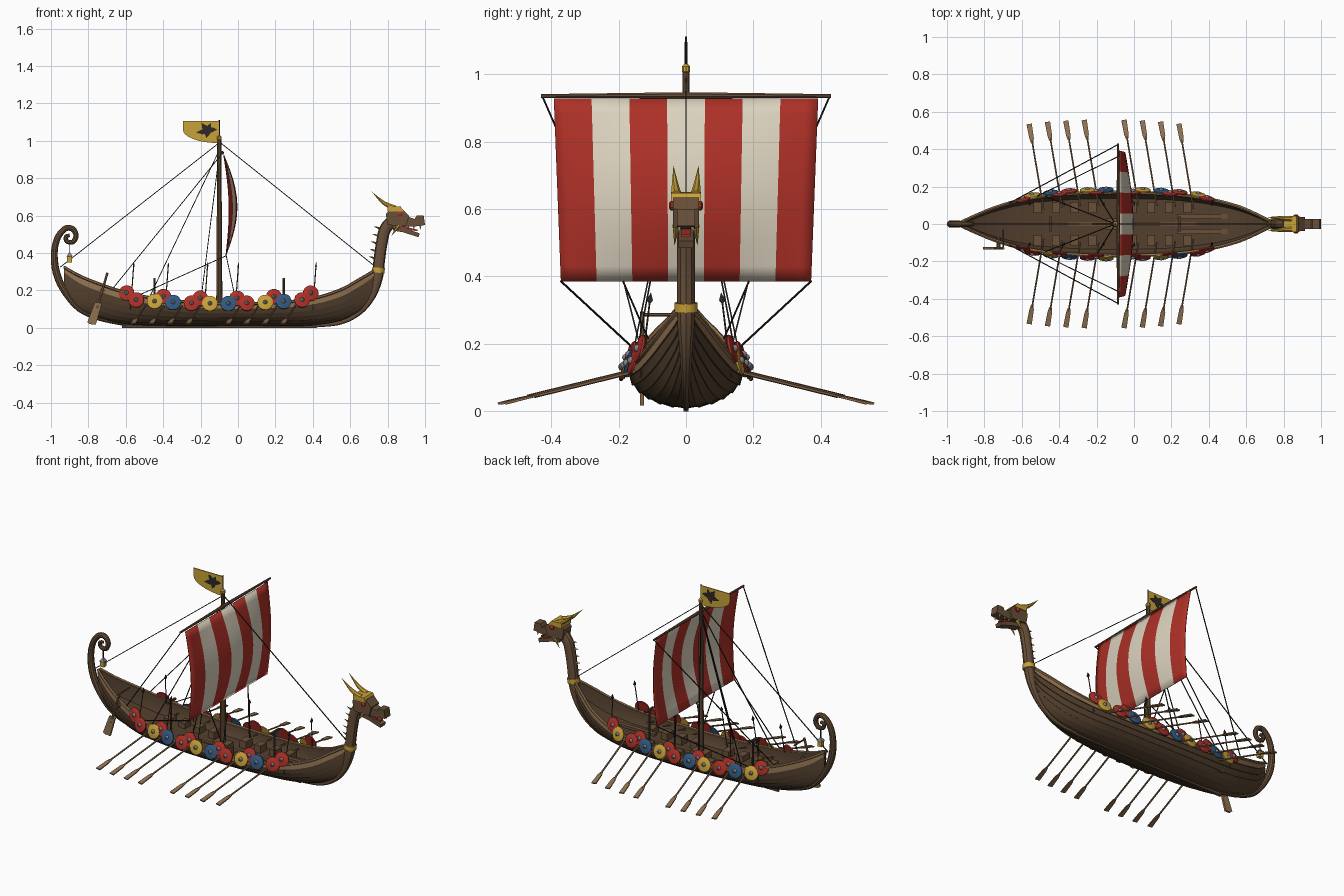
import bpy, bmesh, math
from mathutils import Vector, Matrix

if "Cube" in bpy.data.objects:
    bpy.data.objects.remove(bpy.data.objects["Cube"])


def material(name, *rgb):
    m = bpy.data.materials.new(name)
    m.use_nodes = True
    m.diffuse_color = (*rgb, 1)
    m.node_tree.nodes["Principled BSDF"].inputs["Base Color"].default_value = (*rgb, 1)
    return m


DARK = material("dark wood", .085, .05, .027)
WOOD = material("brown wood", .14, .08, .04)
LIGHT = material("light wood", .28, .165, .08)
RED = material("red", .42, .03, .02)
CREAM = material("cream", .72, .65, .52)
GOLD = material("gold", .58, .36, .04)
BLUE = material("blue", .03, .1, .22)
IRON = material("dark iron", .025, .022, .02)
STEEL = material("grey steel", .22, .22, .24)


def finish(name, bm, *mats):
    bmesh.ops.recalc_face_normals(bm, faces=bm.faces)
    me = bpy.data.meshes.new(name)
    bm.to_mesh(me)
    bm.free()
    for m in mats:
        me.materials.append(m)
    ob = bpy.data.objects.new(name, me)
    bpy.context.collection.objects.link(ob)
    return ob


def smooth(pts, steps):
    """Catmull-Rom interpolation of tuples of any length."""
    ext = [pts[0], *pts, pts[-1]]
    out = []
    for a, b, c, d in zip(ext, ext[1:], ext[2:], ext[3:]):
        for k in range(steps):
            t = k / steps
            out.append(tuple(q + .5 * t * (r - p + t * (2*p - 5*q + 4*r - s + t * (3*(q - r) + s - p)))
                             for p, q, r, s in zip(a, b, c, d)))
    return out + [tuple(pts[-1])]


def loft(name, rows, mats, pick=lambda row, col: 0, mirror=False, closed=False):
    bm = bmesh.new()
    grid = [[bm.verts.new(p) for p in row] for row in rows]
    n = len(grid[0])
    for i, (a, b) in enumerate(zip(grid, grid[1:])):
        for j in range(n if closed else n - 1):
            k = (j + 1) % n
            bm.faces.new((a[j], a[k], b[k], b[j])).material_index = pick(i, j)
    if closed:
        bm.faces.new(grid[0])
        bm.faces.new(grid[-1])
    ob = finish(name, bm, *mats)
    if mirror:
        ob.modifiers.new("mirror", "MIRROR").use_axis = (False, True, False)
    return ob


def sweep(name, pts, radii, mat, sides=8, flat=1, steps=1):
    """Tapered tube along a path; flat squashes its height, four sides make a bar."""
    if not isinstance(radii, (list, tuple)):
        radii = [radii] * len(pts)
    path = smooth([(*p, r) for p, r in zip(pts, radii)], steps)
    pos = [Vector(p[:3]) for p in path]
    rows = []
    for i, p in enumerate(pos):
        t = (pos[min(i + 1, len(pos) - 1)] - pos[max(i - 1, 0)]).normalized()
        ref = Vector((0, 1, 0)) if abs(t.y) < .8 else Vector((1, 0, 0))
        u = (ref - t * ref.dot(t)).normalized()
        v = t.cross(u) * flat
        r = max(path[i][3], .0004) * (1.414 if sides == 4 else 1)
        rows.append([p + r * (u * math.cos(a) + v * math.sin(a))
                     for a in (math.tau * (k + .5) / sides for k in range(sides))])
    return loft(name, rows, [mat], closed=True)


def prism(name, profile, half, mat, y=0):
    """Side profile in x and z, given thickness across y."""
    return loft(name, [[(x, y + s * half, z) for x, z in profile] for s in (-1, 1)], [mat], closed=True)


def box(name, c, size, mat):
    x, y, z = c
    a, b, h = (s / 2 for s in size)
    return prism(name, [(x-a, z-h), (x+a, z-h), (x+a, z+h), (x-a, z+h)], b, mat, y)


# Hull stations: x, half beam, keel height, sheer height
stations = smooth([(-.93, .008, .2, .325), (-.85, .045, .105, .28), (-.74, .09, .055, .235),
                   (-.6, .13, .022, .19), (-.4, .16, .014, .152), (-.1, .172, .012, .13),
                   (.2, .162, .012, .135), (.4, .135, .016, .158), (.55, .097, .04, .205),
                   (.65, .055, .09, .26), (.71, .025, .15, .295), (.745, .008, .25, .315)], 5)


def hull(x):
    for a, b in zip(stations, stations[1:]):
        if x <= b[0]:
            t = (x - a[0]) / (b[0] - a[0])
            return [p + t * (q - p) for p, q in zip(a, b)][1:]


def section(x, beam, keel, sheer):
    def at(t, off):
        a = t * math.pi / 2
        n = min(off, beam * .5)
        return (x, max(0, (beam + n) * math.sin(a)), sheer - (sheer - keel + n * .6) * math.cos(a))
    n = 7
    outer = [p for i in range(n) for p in (at(i / n, .006), at((i + 1) / n, 0))]
    return outer + [at(1 - i / n, -.01) for i in range(n + 1)]


loft("planked_hull", [section(*s) for s in stations], [DARK, LIGHT],
     lambda i, j: int(12 <= j <= 13), mirror=True)
loft("deck", [[(x, 0, s - .5 * (s - k)), (x, .83 * b, s - .5 * (s - k))] for x, b, k, s in stations],
     [DARK], mirror=True)
for side in (-1, 1):
    sweep("gunwale_rail", [(x, side * b, s) for x, b, k, s in stations], .008, LIGHT, 6)
box("keel", (-.1, 0, .009), (1.04, .014, .018), DARK)
box("keelson", (-.1, 0, .074), (1, .02, .012), WOOD)

# Bow post and neck, stern post with scroll
neck = [(.42, .014), (.55, .03), (.65, .085), (.715, .17), (.745, .27), (.755, .36),
        (.768, .45), (.788, .53), (.84, .585)]
sweep("bow_post_and_neck", [(x, 0, z) for x, z in neck],
      [.01, .011, .014, .019, .027, .028, .028, .029, .03], WOOD, 10, 1.1, 5)
sweep("neck_collar", [(.749, 0, .295), (.752, 0, .322)], .035, GOLD, 12)
for k in range(5):
    z = .37 + .04 * k
    x = .73 + .3 * (z - .37) ** 1.3
    sweep("neck_spine", [(x + .01, 0, z), (x - .032, 0, z + .012)], [.009, 0], GOLD if k % 2 else LIGHT, 6)
scroll = [(-.6, .018), (-.74, .048), (-.85, .1), (-.93, .2), (-.972, .3), (-.982, .4), (-.965, .48), (-.925, .53),
          (-.885, .53), (-.866, .495), (-.882, .46), (-.915, .463), (-.92, .488), (-.9, .495)]
sweep("stern_scroll", [(x, 0, z) for x, z in scroll],
      [.009, .01, .013, .018, .02, .018, .017, .016, .015, .014, .013, .012, .011, .009], WOOD, 10, 1, 5)

# Dragon head
prism("skull", [(.8, .55), (.79, .61), (.82, .64), (.88, .635), (.915, .6), (.9, .545)], .038, WOOD)
prism("snout", [(.88, .54), (.88, .605), (.945, .582), (.955, .6), (.993, .6), (1, .55), (.95, .543)], .026, WOOD)
prism("lower_jaw", [(.83, .55), (.87, .54), (.972, .505), (.965, .485), (.88, .512), (.83, .52)], .022, WOOD)
prism("tongue", [(.87, .547), (.96, .525), (.96, .517), (.87, .53)], .014, RED)
prism("brow_crest", [(.8, .622), (.8, .65), (.87, .648), (.885, .622)], .044, GOLD)
for s in (-1, 1):
    sweep("horn", [(.84, s * .028, .64), (.78, s * .032, .668), (.715, s * .037, .728)], [.016, .011, 0], GOLD, 8, 1, 4)
    sweep("eye", [(.866, s * .03, .61), (.866, s * .046, .61), (.866, s * .051, .61)], [.014, .014, .006], RED, 10)
    sweep("cheek_spike", [(.86, s * .03, .55), (.82, s * .034, .492)], [.011, 0], GOLD, 6)
    for x in (.91, .94, .975):
        sweep("fang", [(x, s * .02, .548), (x, s * .02, .524)], [.006, 0], CREAM, 5)

# Mast, yard and striped sail
MX = -.1
sweep("mast", [(MX, 0, .06), (MX, 0, 1.01)], [.017, .011], WOOD, 10)
box("mast_step", (MX, 0, .09), (.1, .06, .04), WOOD)
sweep("mast_cap", [(MX, 0, 1 + d) for d in (0, .007, .022, .03)], [.007, .013, .013, .005], GOLD, 10)
sweep("flag_pole", [(MX, 0, 1), (MX, 0, 1.112)], .004, IRON, 6)
sweep("yard", [(-.085, -.43, .935), (-.085, 0, .937), (-.085, .43, .935)], [.006, .01, .006], WOOD, 8)


def sail_point(u, v):
    bulge = .066 * math.sin(math.pi * v) * (.35 + .65 * math.cos(u * math.pi / 2))
    return (-.075 + .012 * v + bulge, u * (.392 - .021 * v), .928 - .543 * v)


sail = loft("striped_sail", [[sail_point(c / 10.5 - 1, r / 12) for c in range(22)] for r in range(13)],
            [RED, CREAM], lambda i, j: j // 3 % 2)
sail.modifiers.new("cloth", "SOLIDIFY").thickness = .004

# Flag with a simple bird shape
rim = [(MX - .195 * math.cos(a), 1.06 - .072 * math.sin(a)) for a in (math.pi / 2 * k / 8 for k in range(9))]
prism("flag", [(MX, 1.106), (MX - .195, 1.106)] + rim, .003, GOLD)
prism("flag_bird_body", [(-.225, 1.045), (-.19, 1.062), (-.135, 1.072), (-.11, 1.06), (-.14, 1.045), (-.19, 1.035)], .0045, IRON)
prism("flag_bird_wing", [(-.19, 1.06), (-.195, 1.095), (-.165, 1.08), (-.145, 1.095), (-.145, 1.06)], .0045, IRON)
prism("flag_bird_tail", [(-.18, 1.045), (-.17, 1.015), (-.155, 1.03), (-.145, 1.045)], .0045, IRON)


# Rigging
def rope(name, a, b):
    sweep(name, [a, b], .0022, IRON, 4)


rope("forestay", (MX, 0, .995), (.725, 0, .335))
rope("backstay", (MX, 0, .99), (-.95, 0, .325))
for s in (-1, 1):
    rope("yard_brace", (-.085, s * .425, .932), (-.67, s * .11, .21))
    rope("shroud", (MX, 0, .95), (-.48, s * .15, .15))
    rope("shroud", (MX, 0, .93), (-.2, s * .165, .135))
    rope("sail_sheet", (-.063, s * .371, .386), (-.53, s * .143, .175))
    rope("sail_tack", (-.063, s * .185, .386), (0, s * .11, .09))


# Shields
def shield(c, normal, colour):
    c, n = Vector(c), Vector(normal).normalized()
    for name, reach, radii, mat in (("shield", (-.004, .003, .006), (.042, .042, .036), colour),
                                    ("shield_boss", (.005, .012, .017), (.012, .01, .004), STEEL)):
        sweep(name, [c + n * d for d in reach], radii, mat, 16)


def outward(x, s):
    return (hull(x - .02)[0] - hull(x + .02)[0], s * .04, .011)


tints = (RED, GOLD, BLUE)
for s in (-1, 1):
    for i in range(10):
        x = -.544 + .0985 * i
        shield((x, s * (hull(x)[0] + .012), .13 + .1 * (x + .1) ** 2), outward(x, s), tints[(i + (s > 0)) % 3])
    for i in range(6):
        x = -.596 + .197 * i
        shield((x, s * (hull(x)[0] + .001), .157 + .12 * (x + .1) ** 2), outward(x, s), RED)

    # Oars and the chests the rowers sit on
    for x in [start + .098 * k for start in (-.495, .012) for k in range(4)]:
        b = hull(x)[0]
        along = lambda d: (x - .17 * d, s * (b + d), .118 - .245 * d)
        sweep("oar_shaft", [along(-.07), along(.3)], .005, LIGHT, 6)
        sweep("oar_blade", [along(.285), along(.31), along(.385)], [.007, .012, .014], LIGHT, 4, .25)
        box("sea_chest", (x - .02, s * .088, .092), (.042, .06, .045), WOOD)
    box("stowed_plank", (.38, s * .04, .1), (.3, .025, .015), WOOD)

    # Spears leaning on the rail
    for x in (-.575, -.39, -.18, -.015, .4):
        foot, tip = Vector((x, s * .135, .1)), Vector((x + .018, s * .105, .345))
        sweep("spear_shaft", [foot, tip], .003, DARK, 6)
        sweep("spear_head", [tip - (tip - foot) * .1, tip - (tip - foot) * .06, tip + (tip - foot) * .03],
              [.003, .009, 0], IRON, 4, .5)

for x in (-.446, .245):
    sweep("crutch_post", [(x, 0, .07), (x, 0, .265)], .006, DARK, 6)
    box("crutch_arm", (x, 0, .262), (.012, .08, .01), DARK)

# Steering oar on the right-hand quarter
sweep("steering_shaft", [(-.698, -.13, .295), (-.755, -.13, .1)], .007, LIGHT, 8)
prism("steering_blade", [(-.728, .13), (-.765, .138), (-.806, .03), (-.795, .02), (-.76, .018)], .006, LIGHT, -.13)
sweep("tiller", [(-.7, -.135, .287), (-.7, -.03, .287)], .005, WOOD, 6)
sweep("steering_mount", [(-.725, -.07, .2), (-.725, -.135, .2)], .012, WOOD, 8)

# Stern lantern hanging from the scroll
rope("lantern_cord", (-.9, 0, .46), (-.9, 0, .39))
box("lantern", (-.9, 0, .366), (.026, .026, .032), GOLD)
sweep("lantern_roof", [(-.9, 0, .382), (-.9, 0, .402)], [.017, .003], STEEL, 4)

# Smooth the round parts, keep hard edges
bpy.ops.object.select_all(action="DESELECT")
for ob in bpy.context.collection.objects:
    if ob.type == "MESH":
        ob.select_set(True)
        bpy.context.view_layer.objects.active = ob
bpy.ops.object.shade_smooth_by_angle(angle=math.radians(35))
